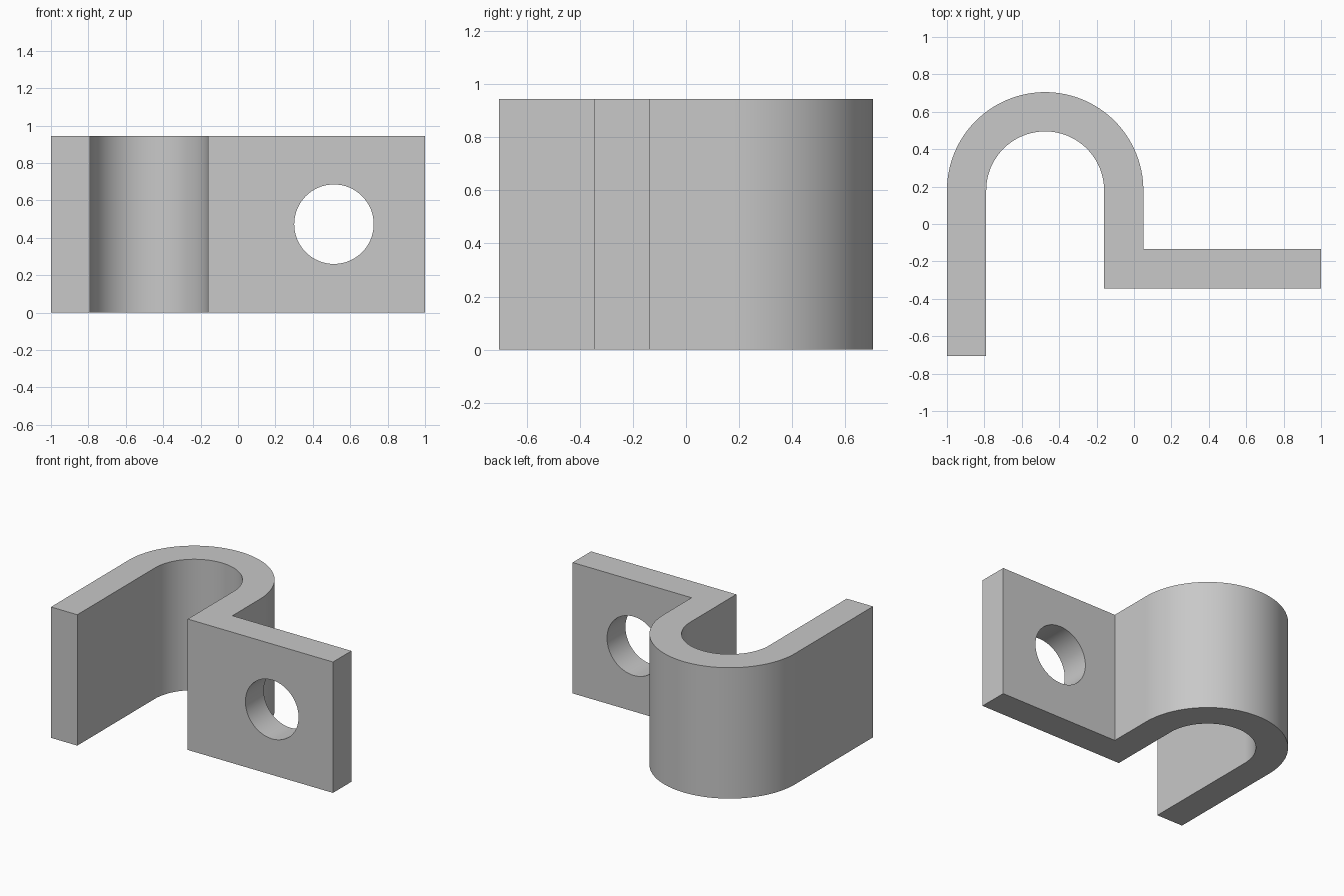
import bpy, bmesh, math

cube = bpy.data.objects.get("Cube")
if cube:
    bpy.data.objects.remove(cube, do_unlink=True)

HEIGHT = 0.945
THICK = 0.21
OUTER = 0.525
CX, CY = -0.475, 0.18
SEGMENTS = 64

# Material
metal = bpy.data.materials.new("plain grey metal")
metal.use_nodes = True
grey = (0.58, 0.58, 0.58, 1)
metal.diffuse_color = grey
metal.node_tree.nodes["Principled BSDF"].inputs["Base Color"].default_value = grey


def arc(radius, start, end):
    """Points on the bend, from the start angle to the end angle."""
    steps = [start + (end - start) * i / SEGMENTS for i in range(SEGMENTS + 1)]
    return [(CX + radius * math.cos(a), CY + radius * math.sin(a)) for a in steps]


# Bent strip: hooked arch with a flat mounting flange, extruded upward
leg_x = CX + OUTER
flange_back, flange_front = -0.135, -0.345
inner = OUTER - THICK
outline = [(-1, -0.705), (-1 + THICK, -0.705)]
outline += arc(inner, math.pi, 0)
outline += [(CX + inner, flange_front), (1, flange_front),
            (1, flange_back), (leg_x, flange_back)]
outline += arc(OUTER, 0, math.pi)

bm = bmesh.new()
face = bm.faces.new([bm.verts.new((x, y, 0)) for x, y in outline])
top = bmesh.ops.extrude_face_region(bm, geom=[face])["geom"]
bmesh.ops.translate(bm, vec=(0, 0, HEIGHT),
                    verts=[v for v in top if isinstance(v, bmesh.types.BMVert)])
bmesh.ops.recalc_face_normals(bm, faces=bm.faces)
mesh = bpy.data.meshes.new("clamp_bracket")
bm.to_mesh(mesh)
bm.free()
mesh.materials.append(metal)
bracket = bpy.data.objects.new("clamp_bracket", mesh)
bpy.context.collection.objects.link(bracket)

# Bolt hole through the flange
bpy.ops.mesh.primitive_cylinder_add(
    vertices=SEGMENTS, radius=0.2125, depth=0.5,
    location=(0.513, (flange_front + flange_back) / 2, HEIGHT / 2),
    rotation=(math.pi / 2, 0, 0))
cutter = bpy.context.object
cutter.name = "bolt_hole_cutter"
cutter.hide_render = True
cutter.data.materials.append(metal)

bpy.ops.object.select_all(action="DESELECT")
bracket.select_set(True)
bpy.context.view_layer.objects.active = bracket
hole = bracket.modifiers.new("bolt hole", "BOOLEAN")
hole.operation = "DIFFERENCE"
hole.solver = "EXACT"
hole.object = cutter
bpy.ops.object.modifier_apply(modifier=hole.name)
bpy.data.objects.remove(cutter, do_unlink=True)

bpy.ops.object.shade_smooth_by_angle(angle=math.radians(30))
